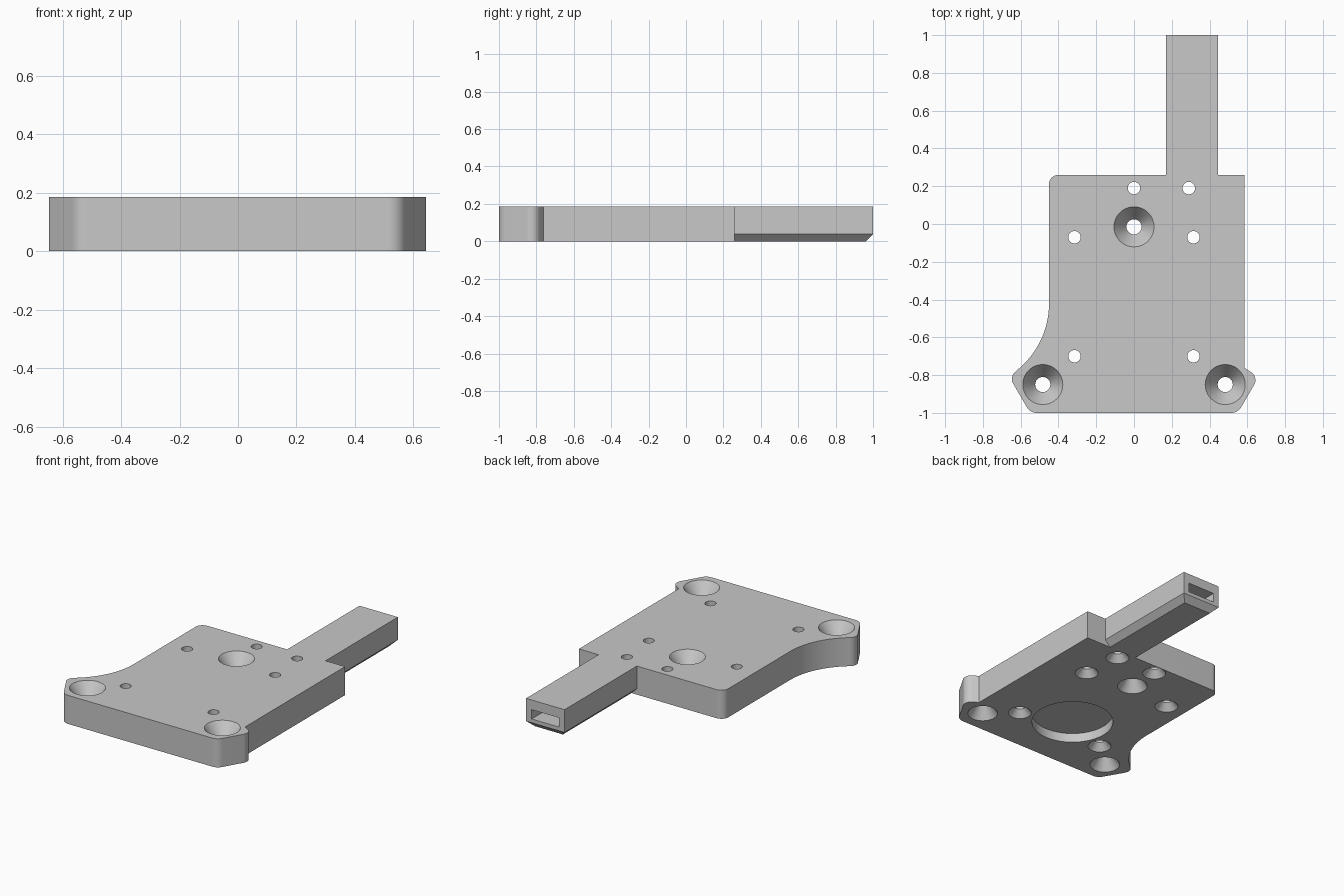
import bpy, bmesh, math
from mathutils import Vector

cube = bpy.data.objects.get("Cube")
if cube:
    bpy.data.objects.remove(cube, do_unlink=True)

HEIGHT = 0.185

grey = bpy.data.materials.new("plain grey")
grey.use_nodes = True
grey.diffuse_color = (0.58, 0.58, 0.58, 1)
grey.node_tree.nodes["Principled BSDF"].inputs["Base Color"].default_value = (0.58, 0.58, 0.58, 1)


def make_object(name, bm):
    bmesh.ops.recalc_face_normals(bm, faces=bm.faces)
    mesh = bpy.data.meshes.new(name)
    bm.to_mesh(mesh)
    bm.free()
    mesh.materials.append(grey)
    obj = bpy.data.objects.new(name, mesh)
    bpy.context.collection.objects.link(obj)
    return obj


def rounded_outline(corners):
    """Polygon with a fillet radius at every corner."""
    points = []
    for i, (x, y, r) in enumerate(corners):
        p = Vector((x, y))
        if r == 0:
            points.append(p)
            continue
        a = (Vector(corners[i - 1][:2]) - p).normalized()
        b = (Vector(corners[(i + 1) % len(corners)][:2]) - p).normalized()
        half = a.angle(b) / 2
        centre = p + (a + b).normalized() * (r / math.sin(half))
        start = p + a * (r / math.tan(half)) - centre
        sweep = start.angle_signed(p + b * (r / math.tan(half)) - centre)
        steps = max(6, int(abs(sweep) / 0.06))
        for k in range(steps + 1):
            t = -sweep * k / steps
            c, s = math.cos(t), math.sin(t)
            points.append(centre + Vector((c * start.x - s * start.y, s * start.x + c * start.y)))
    return points


def extrude(bm, points, lift):
    face = bm.faces.new([bm.verts.new(p) for p in points])
    moved = bmesh.ops.extrude_face_region(bm, geom=[face])["geom"]
    bmesh.ops.translate(bm, vec=lift, verts=[v for v in moved if isinstance(v, bmesh.types.BMVert)])


def add_lathe(bm, x, y, profile, sides=48):
    """Closed turned solid from (radius, height) pairs."""
    rings = []
    for r, z in profile:
        rings.append([bm.verts.new((x + r * math.cos(math.tau * i / sides),
                                    y + r * math.sin(math.tau * i / sides), z))
                      for i in range(sides)])
    for low, high in zip(rings, rings[1:]):
        for i in range(sides):
            j = (i + 1) % sides
            bm.faces.new((low[i], low[j], high[j], high[i]))
    bm.faces.new(rings[0][::-1])
    bm.faces.new(rings[-1])


def add_boolean(obj, other, operation):
    mod = obj.modifiers.new(operation.lower(), "BOOLEAN")
    mod.object = other
    mod.operation = operation
    mod.solver = "EXACT"
    other.hide_render = True


# Plate with two front lugs and a concave sweep on one side
bm = bmesh.new()
extrude(bm, [(p.x, p.y, 0) for p in rounded_outline([
    (0.585, 0.26, 0), (-0.45, 0.26, 0.05), (-0.45, -0.625, 0.45),
    (-0.66, -0.81, 0.05), (-0.55, -1, 0.06), (0.55, -1, 0.06),
    (0.66, -0.81, 0.05), (0.585, -0.762, 0)])], (0, 0, HEIGHT))
plate = make_object("mounting_plate", bm)

# Arm with chamfered lower edges
bm = bmesh.new()
bmesh.ops.create_cube(bm, size=1)
for v in bm.verts:
    v.co = (0.3075 + v.co.x * 0.275, 0.6 + v.co.y * 0.8, (v.co.z + 0.5) * HEIGHT)
lower = [e for e in bm.edges if all(v.co.z < 0.01 for v in e.verts)
         and any(v.co.y > 0.5 for v in e.verts)]
bmesh.ops.bevel(bm, geom=lower, offset=0.038, segments=1, affect="EDGES")
arm = make_object("arm", bm)

# Cutters: screw holes, pin holes, round pocket and end slot
bm = bmesh.new()
for x, y in ((0, -0.015), (-0.483, -0.85), (0.483, -0.85)):
    add_lathe(bm, x, y, [(0.09, -0.02), (0.09, 0), (0.04, 0.075), (0.04, 0.095),
                         (0.106, HEIGHT), (0.106, HEIGHT + 0.02)])
for x, y in ((0, 0.19), (0.29, 0.19), (-0.315, -0.07), (0.315, -0.07),
             (-0.315, -0.7), (0.315, -0.7)):
    add_lathe(bm, x, y, [(0.07, -0.02), (0.07, 0), (0.033, 0.045), (0.033, HEIGHT + 0.02)], 32)
add_lathe(bm, 0, -0.58, [(0.245, -0.02), (0.245, 0.06)], 64)
extrude(bm, [(x, 1.05, z) for x, z in ((0.21, 0.062), (0.405, 0.062), (0.405, 0.122), (0.21, 0.122))],
        (0, -0.65, 0))
cutters = make_object("cutters", bm)

# Combine into one solid
add_boolean(plate, arm, "UNION")
add_boolean(plate, cutters, "DIFFERENCE")
graph = bpy.context.evaluated_depsgraph_get()
solid = bpy.data.meshes.new_from_object(plate.evaluated_get(graph))
plate.modifiers.clear()
plate.data = solid
solid.materials.clear()
solid.materials.append(grey)
for poly in solid.polygons:
    poly.material_index = 0
for helper in (arm, cutters):
    bpy.data.objects.remove(helper, do_unlink=True)

bpy.ops.object.select_all(action="DESELECT")
plate.select_set(True)
bpy.context.view_layer.objects.active = plate
bpy.ops.object.shade_smooth_by_angle(angle=math.radians(25))
